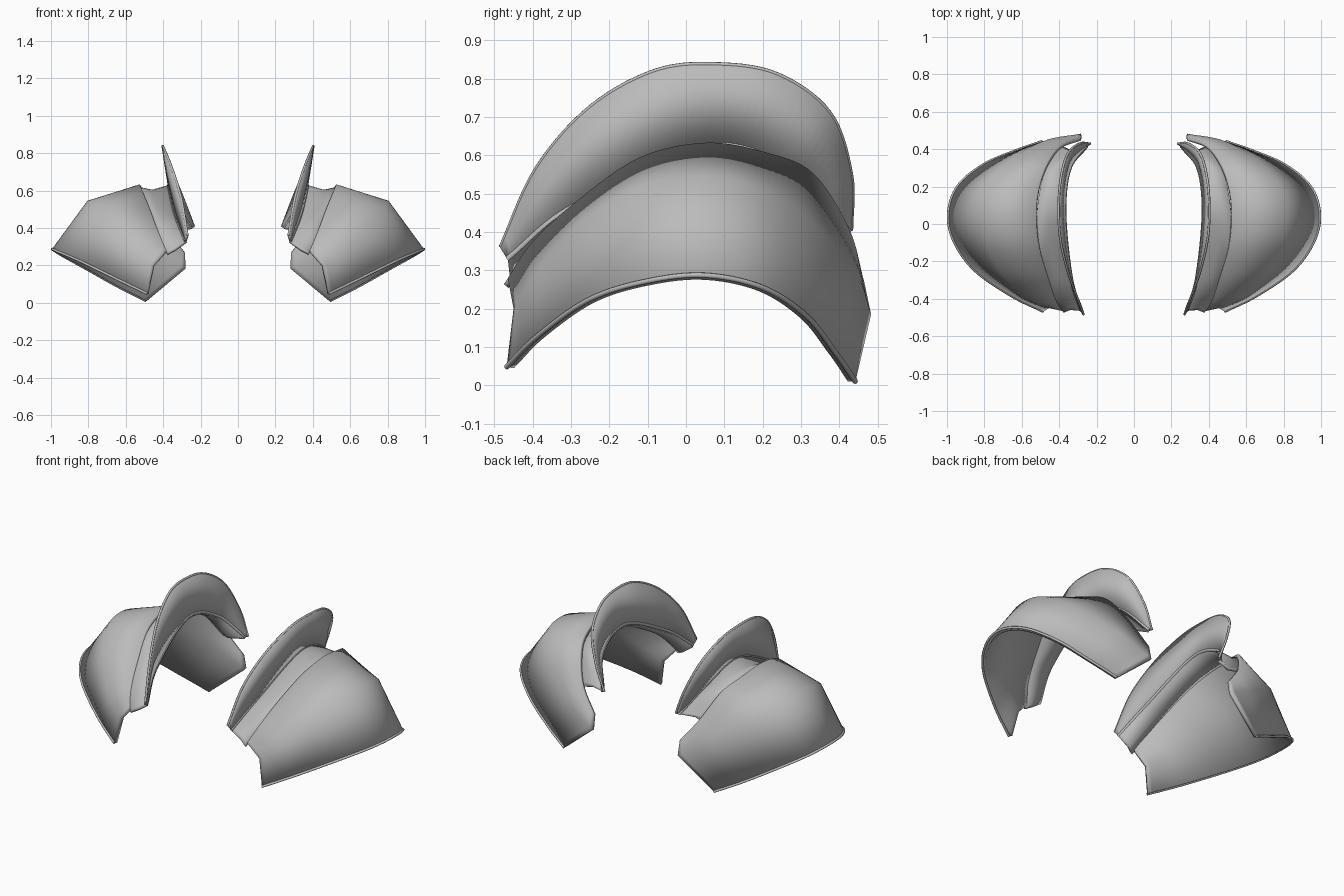
import bpy
import math
from mathutils import Vector

cube = bpy.data.objects.get("Cube")
if cube:
    bpy.data.objects.remove(cube, do_unlink=True)

metal = bpy.data.materials.new("plain_grey")
metal.use_nodes = True
GREY = (0.5, 0.5, 0.5, 1)
metal.diffuse_color = GREY
metal.node_tree.nodes["Principled BSDF"].inputs["Base Color"].default_value = GREY


def smooth_rail(points, steps):
    """Smooth path through a few points, running front to back."""
    p = [Vector(q) for q in points]
    p = [2 * p[0] - p[1]] + p + [2 * p[-1] - p[-2]]
    path = []
    for i in range(1, len(p) - 2):
        a, b, c, d = p[i - 1:i + 3]
        for s in range(steps):
            t = s / steps
            path.append(0.5 * (2 * b + (c - a) * t + (2 * a - 5 * b + 4 * c - d) * t ** 2
                               + (3 * b - a - 3 * c + d) * t ** 3))
    return path + [p[-2]]


def mirror(obj):
    obj.modifiers.new("Mirror", 'MIRROR').use_mirror_merge = False


def skin(name, rails, thickness, offset):
    """Sheet stretched over rails, thickened and mirrored."""
    n = len(rails[0])
    verts = [v for r in rails for v in r]
    faces = [(r * n + i, r * n + i + 1, (r + 1) * n + i + 1, (r + 1) * n + i)
             for r in range(len(rails) - 1) for i in range(n - 1)]
    mesh = bpy.data.meshes.new(name)
    mesh.from_pydata(verts, [], faces)
    mesh.materials.append(metal)
    obj = bpy.data.objects.new(name, mesh)
    bpy.context.collection.objects.link(obj)
    bpy.ops.object.select_all(action='DESELECT')
    obj.select_set(True)
    bpy.context.view_layer.objects.active = obj
    solid = obj.modifiers.new("Thickness", 'SOLIDIFY')
    solid.thickness = thickness
    solid.offset = offset
    mirror(obj)
    bpy.ops.object.shade_smooth_by_angle(angle=math.radians(50))


def bead(name, path, radius):
    """Rounded edge roll along a rail."""
    curve = bpy.data.curves.new(name, 'CURVE')
    curve.dimensions = '3D'
    curve.bevel_depth = radius
    curve.bevel_resolution = 2
    curve.use_fill_caps = True
    spline = curve.splines.new('POLY')
    spline.points.add(len(path) - 1)
    for point, v in zip(spline.points, path):
        point.co = (*v, 1)
    spline.use_smooth = True
    curve.materials.append(metal)
    obj = bpy.data.objects.new(name, curve)
    bpy.context.collection.objects.link(obj)
    mirror(obj)


# Shoulder plate: outer rim, bend line and inner rim
outer_rim = smooth_rail([
    (.485, -.468, .048), (.655, -.385, .13), (.85, -.25, .225), (.96, -.1, .272), (.994, .05, .287),
    (.945, .2, .255), (.81, .315, .18), (.64, .39, .085), (.492, .442, .01)], 8)
bend = smooth_rail([
    (.455, -.45, .2), (.58, -.395, .29), (.7, -.27, .43), (.785, -.11, .52), (.805, .05, .545),
    (.78, .2, .51), (.67, .335, .42), (.48, .445, .29), (.283, .483, .185)], 8)
inner_rim = smooth_rail([
    (.385, -.465, .28), (.425, -.4, .375), (.465, -.28, .485), (.51, -.12, .595), (.525, .05, .633),
    (.51, .2, .61), (.465, .33, .555), (.39, .425, .41), (.285, .465, .27)], 8)
skin("shoulder_plate", [outer_rim, bend, inner_rim], 0.02, -1)
bead("shoulder_plate_rim", outer_rim, 0.007)

# Neck band: tucked under the plate, dipping, then rising to the collar
band_outer = [v + Vector((-.008, -.01, -.016)) for v in inner_rim[:57]]
band_groove = smooth_rail([
    (.34, -.46, .285), (.415, -.28, .455), (.46, .05, .6), (.42, .29, .55), (.335, .395, .395)], 14)
collar_base = smooth_rail([
    (.28, -.465, .33), (.335, -.29, .47), (.37, .05, .627), (.345, .29, .555), (.25, .425, .4)], 14)
skin("neck_band", [band_outer, band_groove, collar_base], 0.015, -1)
bead("neck_band_edge", collar_base, 0.009)

# Collar: crescent sheet leaning outwards as it rises
collar_rim = smooth_rail([
    (.27, -.483, .36), (.305, -.39, .565), (.355, -.25, .725), (.394, -.08, .82), (.403, .08, .837),
    (.392, .24, .81), (.355, .375, .71), (.29, .43, .55), (.235, .43, .405)], 7)
skin("collar", [collar_base, collar_rim], 0.012, 0)
bead("collar_rim", collar_rim, 0.0065)
